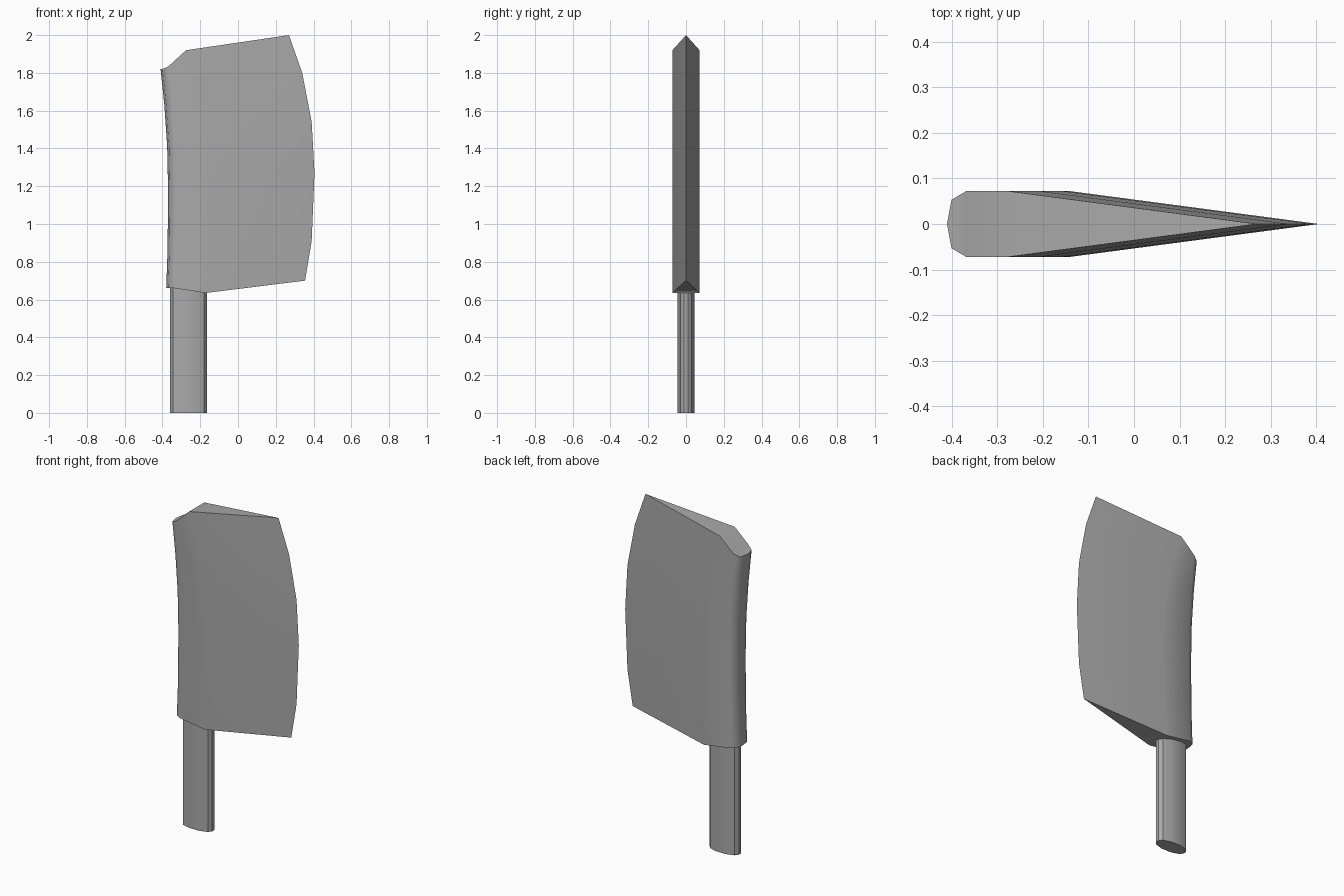
import bpy
import bmesh
import math

cube = bpy.data.objects.get("Cube")
if cube:
    bpy.data.objects.remove(cube, do_unlink=True)

steel = bpy.data.materials.new("grey_steel")
steel.use_nodes = True
GREY = (0.4, 0.4, 0.4, 1)
steel.diffuse_color = GREY
steel.node_tree.nodes["Principled BSDF"].inputs["Base Color"].default_value = GREY


def finish(name, bm, angle):
    """Turn a bmesh into a shaded object."""
    bmesh.ops.recalc_face_normals(bm, faces=bm.faces)
    mesh = bpy.data.meshes.new(name)
    bm.to_mesh(mesh)
    bm.free()
    mesh.materials.append(steel)
    obj = bpy.data.objects.new(name, mesh)
    bpy.context.collection.objects.link(obj)
    bpy.ops.object.select_all(action="DESELECT")
    obj.select_set(True)
    bpy.context.view_layer.objects.active = obj
    bpy.ops.object.shade_smooth_by_angle(angle=math.radians(angle))
    return obj


def bridge(bm, rings):
    """Join closed rings with quads."""
    for low, high in zip(rings, rings[1:]):
        for i in range(len(low)):
            j = (i + 1) % len(low)
            bm.faces.new((low[i], low[j], high[j], high[i]))


# Blade: (x, z) lines running upward along the edge, shoulder and spine
edge = [(.355, .70), (.39, .91), (.405, 1.27), (.39, 1.54), (.34, 1.80), (.27, 2.0)]
shoulder = [(-.17, .635), (-.15, .87), (-.14, 1.2), (-.155, 1.47), (-.205, 1.72), (-.275, 1.92)]
spine = [(-.38, .66), (-.373, .86), (-.37, 1.17), (-.375, 1.41), (-.39, 1.63), (-.41, 1.82)]
HALF = .072

bm = bmesh.new()
rings = []
for level, ((ex, ez), (sx, sz), (bx, bz)) in enumerate(zip(edge, shoulder, spine)):
    lift = .015 if level == len(edge) - 1 else 0
    side = [(sx, HALF, sz), (bx + .042, HALF, bz + lift), (bx + .01, .053, bz)]
    points = [(ex, 0, ez)] + side + [(bx, 0, bz)]
    points += [(x, -y, z) for x, y, z in reversed(side)]
    rings.append([bm.verts.new(p) for p in points])
bridge(bm, rings)
# Sloped end faces: wedge, middle and rounded back
for ring in (rings[0], rings[-1]):
    for face in ((0, 1, 7), (1, 2, 6, 7), (2, 3, 4, 5, 6)):
        bm.faces.new([ring[i] for i in face])
finish("blade", bm, 50)

# Handle: flattened twelve-sided bar
half = [(-.165, .01), (-.18, .03), (-.23, .045), (-.295, .045), (-.345, .03), (-.36, .01)]
outline = half + [(x, -y) for x, y in reversed(half)]
bm = bmesh.new()
rings = [[bm.verts.new((x, y, z)) for x, y in outline] for z in (0, .67)]
bridge(bm, rings)
for ring in rings:
    bm.faces.new(ring)
finish("handle", bm, 30)
